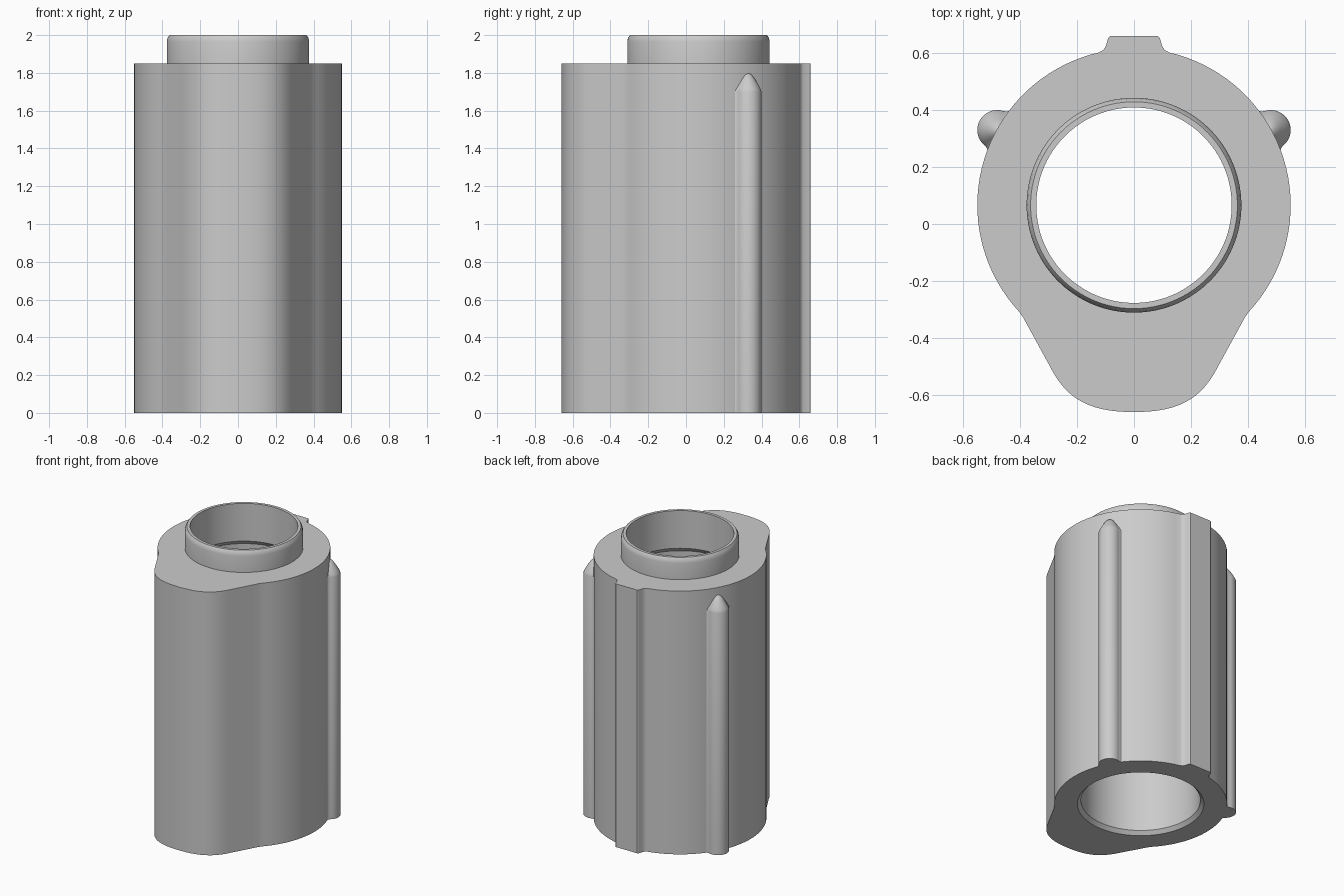
import bpy, bmesh, math
from mathutils import Vector

default = bpy.data.objects.get("Cube")
if default:
    bpy.data.objects.remove(default, do_unlink=True)

AXIS = Vector((0, 0.066))   # bore axis
R = 0.55                    # main round body

grey = bpy.data.materials.new("plain grey")
grey.use_nodes = True
colour = (0.6, 0.6, 0.6, 1)
grey.diffuse_color = colour
grey.node_tree.nodes["Principled BSDF"].inputs["Base Color"].default_value = colour


def finish(name, bm):
    bmesh.ops.recalc_face_normals(bm, faces=bm.faces)
    mesh = bpy.data.meshes.new(name)
    bm.to_mesh(mesh)
    bm.free()
    mesh.materials.append(grey)
    obj = bpy.data.objects.new(name, mesh)
    bpy.context.collection.objects.link(obj)
    bpy.ops.object.select_all(action='DESELECT')
    obj.select_set(True)
    bpy.context.view_layer.objects.active = obj
    bpy.ops.object.shade_smooth_by_angle(angle=math.radians(30))
    return obj


def skin(bm, rings, closed):
    """Join successive rings of points with quads."""
    loops = [[bm.verts.new(p) for p in ring] for ring in rings]
    pairs = list(zip(loops, loops[1:]))
    if closed:
        pairs.append((loops[-1], loops[0]))
    for a, b in pairs:
        for i in range(len(a)):
            j = (i + 1) % len(a)
            bm.faces.new((a[i], a[j], b[j], b[i]))
    return loops


def bezier(p, t):
    a, b, c, d = (Vector(q) for q in p)
    s = 1 - t
    return a * s**3 + b * 3 * s * s * t + c * 3 * s * t * t + d * t**3


# Half outline, from the rear key round to the front lobe
half = [Vector(p) for p in ((0, 0.66), (0.04, 0.66), (0.083, 0.66), (0.09, 0.654),
                            (0.1, 0.622), (0.108, 0.61))]
for i in range(37):
    a = math.radians(77 - i * 120 / 36)
    half.append(AXIS + R * Vector((math.cos(a), math.sin(a))))
flank_top, flank_end = Vector((0.388, -0.33)), Vector((0.295, -0.5))
half += [flank_top.lerp(flank_end, t / 4) for t in range(4)]
lobe = (flank_end, (0.235, -0.62), (0.15, -0.66), (0, -0.66))
half += [bezier(lobe, t / 14) for t in range(15)]
outline = half + [Vector((-p.x, p.y)) for p in half[-2:0:-1]]


def outer(z):
    return [(p.x, p.y, z) for p in outline]


def circle(r, z):
    return [(*(AXIS + (p - AXIS).normalized() * r), z) for p in outline]


# Body, collar and stepped bore as one closed skin
bm = bmesh.new()
profile = [(0.377, 1.85), (0.377, 1.965), (0.373, 1.985), (0.363, 2.0), (0.343, 2.0),
           (0.343, 1.735), (0.38, 1.7), (0.38, 0.025), (0.403, 0)]
skin(bm, [outer(0), outer(1.85)] + [circle(r, z) for r, z in profile], True)
finish("body", bm)

# Side ribs with flared roots and rounded pointed tops
section = [(0.098, -0.04), (0.096, -0.011), (0.082, -0.007), (0.073, 0.002)]
section += [(0.07 * math.cos(a), 0.07 * math.sin(a))
            for a in (math.radians(10 + 10 * k) for k in range(17))]
section += [(-u, v) for u, v in section[3::-1]]
levels = [(0, 1), (1.7, 1), (1.715, 0.93), (1.74, 0.75), (1.765, 0.55),
          (1.785, 0.36), (1.796, 0.18), (1.8, 0.04)]
for name, side in (("left_rib", 1), ("right_rib", -1)):
    centre = Vector((side * 0.48, 0.33))
    out = (centre - AXIS).normalized()
    along = Vector((-out.y, out.x))
    rings = []
    for z, s in levels:
        ring = [centre + along * u * s + out * ((v + 0.01) * s - 0.01) for u, v in section]
        rings.append([(p.x, p.y, z) for p in ring])
    bm = bmesh.new()
    loops = skin(bm, rings, False)
    bm.faces.new(loops[0])
    bm.faces.new(loops[-1])
    finish(name, bm)
